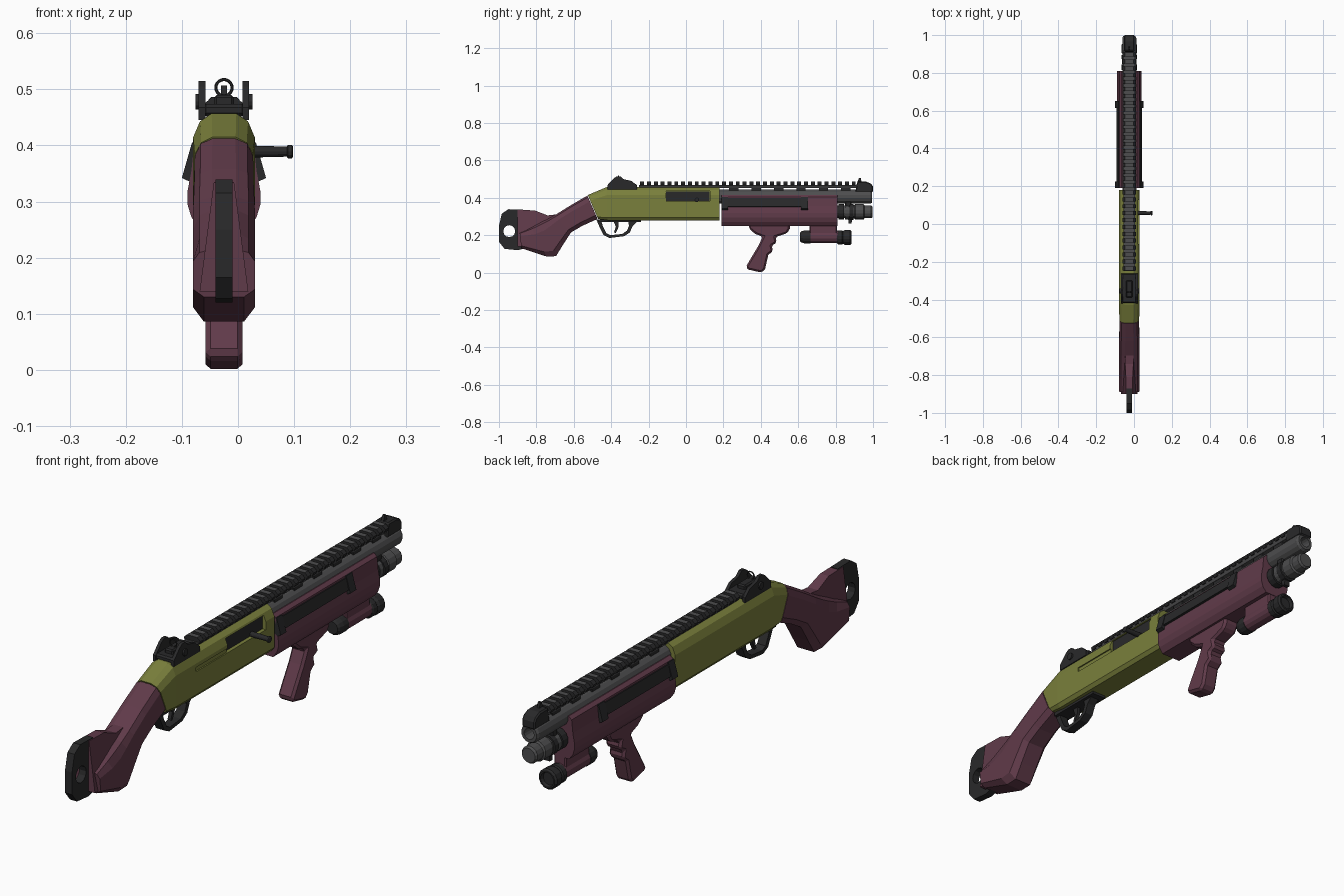
import bpy, bmesh, math
from mathutils import Vector

if "Cube" in bpy.data.objects:
    bpy.data.objects.remove(bpy.data.objects["Cube"])

CX = -0.025  # centre plane of the body


def material(name, rgb):
    m = bpy.data.materials.new(name)
    m.diffuse_color = (*rgb, 1)
    m.use_nodes = True
    m.node_tree.nodes["Principled BSDF"].inputs["Base Color"].default_value = m.diffuse_color
    return m


OLIVE = material("olive green", (0.195, 0.215, 0.045))
MAROON = material("dark maroon", (0.118, 0.043, 0.068))
BLACK = material("matte black", (0.022, 0.022, 0.023))
GREY = material("gunmetal grey", (0.075, 0.075, 0.077))


def loft(name, rings, mat, bevel=0):
    """Skin a list of equal-length rings of 3D points and cap both ends."""
    bm = bmesh.new()
    vs = [[bm.verts.new((p[0] + CX, p[1], p[2])) for p in r] for r in rings]
    n = len(rings[0])
    for a, b in zip(vs, vs[1:]):
        for i in range(n):
            j = (i + 1) % n
            bm.faces.new((a[i], a[j], b[j], b[i]))
    bm.faces.new(vs[0])
    bm.faces.new(vs[-1])
    bmesh.ops.recalc_face_normals(bm, faces=bm.faces)
    me = bpy.data.meshes.new(name)
    bm.to_mesh(me)
    bm.free()
    me.materials.append(mat)
    o = bpy.data.objects.new(name, me)
    bpy.context.collection.objects.link(o)
    if bevel:
        b = o.modifiers.new("bevel", 'BEVEL')
        b.width, b.segments, b.limit_method = bevel, 1, 'ANGLE'
        b.angle_limit = math.radians(40)
    return o


def prism(name, pts, x0, x1, mat, bevel=0):
    """Side profile (y, z) extruded across x."""
    return loft(name, [[(x, y, z) for y, z in pts] for x in (x0, x1)], mat, bevel)


def box(name, x0, x1, y0, y1, z0, z1, mat, bevel=0):
    return prism(name, [(y0, z0), (y1, z0), (y1, z1), (y0, z1)], x0, x1, mat, bevel)


def bar(name, pts, y0, y1, mat, bevel=0):
    """Cross-section (x, z) extruded along y."""
    return loft(name, [[(x, y, z) for x, z in pts] for y in (y0, y1)], mat, bevel)


def lathe(name, z, prof, mat, n=14):
    """Profile of (y, radius) turned about a line along y."""
    ang = [math.tau * (i + .5) / n for i in range(n)]
    return loft(name, [[(r * math.cos(a), y, z + r * math.sin(a)) for a in ang]
                       for y, r in prof], mat)


def pin(name, y, z, prof, mat, n=12):
    """Profile of (x, radius) turned about a line along x."""
    ang = [math.tau * i / n for i in range(n)]
    return loft(name, [[(x, y + r * math.cos(a), z + r * math.sin(a)) for a in ang]
                       for x, r in prof], mat)


def mirror_pts(half):
    return half + [(-x, t) for x, t in reversed(half)]


def body(name, stations, half, mat):
    """Rings between a top and a bottom point; half = (x factor, height 0..1)."""
    rings = []
    for top, bot, w in stations:
        rings.append([(x * w, bot[0] + (top[0] - bot[0]) * t, bot[1] + (top[1] - bot[1]) * t)
                      for x, t in mirror_pts(half)])
    return loft(name, rings, mat)


def cut(o, cutter):
    m = o.modifiers.new("cut", 'BOOLEAN')
    m.object, m.operation = cutter, 'DIFFERENCE'
    bpy.context.view_layer.objects.active = o
    bpy.ops.object.modifier_apply(modifier=m.name)
    bpy.data.objects.remove(cutter)


# Receiver with ejection port and groove
receiver = body("receiver", [((-.525, .415), (-.47, .287), .052),
                             ((-.425, .457), (-.42, .28), .055),
                             ((.18, .457), (.18, .28), .055)],
                [(.8, 0), (1, .08), (1, .76), (.78, .92), (.4, 1)], OLIVE)
cut(receiver, box("port_cutter", .036, .1, -.107, .127, .383, .436, BLACK))
cut(receiver, box("groove_cutter", .05, .1, -.3, -.09, .383, .4, BLACK))
box("bolt", .02, .042, -.106, .126, .384, .435, BLACK)
pin("charging_handle", .058, .389, [(.03, .011), (.112, .009), (.114, .012), (.121, .012), (.123, .009)], BLACK)

# Stock: wide grip body and narrow comb that flares downwards
body("stock_grip", [((-.527, .412), (-.473, .287), .052),
                    ((-.62, .358), (-.555, .25), .053),
                    ((-.70, .308), (-.615, .215), .055),
                    ((-.745, .285), (-.66, .145), .055),
                    ((-.78, .27), (-.695, .088), .055),
                    ((-.83, .245), (-.745, .086), .055),
                    ((-.89, .215), (-.88, .13), .055)],
     [(.65, 0), (1, .16), (1, .75), (.8, .93), (.4, 1)], MAROON)
comb = prism("stock_comb", [(-.90, .14), (-.90, .335), (-.81, .333), (-.74, .306), (-.685, .312),
                            (-.65, .25), (-.70, .14)], -1, 1, MAROON)
for v in comb.data.vertices:
    s = 1 if v.co.x > CX else -1
    v.co.x = CX + s * (.018 + max(0, .335 - v.co.z) * .13)

# Butt plate with sling hole
plate = prism("butt_plate", [(-1, .165), (-.97, .127), (-.9, .12), (-.87, .127), (-.88, .2), (-.885, .3),
                             (-.87, .337), (-.95, .339), (-.985, .315), (-1, .25)], -.015, .015, BLACK)
cut(plate, pin("hole_cutter", -.945, .222, [(-.1, .032), (.1, .032)], BLACK))

# Trigger guard and trigger
outer = [(-.48, .285), (-.465, .25), (-.44, .2), (-.41, .185), (-.33, .195), (-.30, .215), (-.285, .25), (-.25, .285)]
inner = [(-.455, .285), (-.445, .25), (-.425, .21), (-.405, .2), (-.34, .207), (-.315, .225), (-.305, .25), (-.31, .285)]
prism("trigger_guard", outer + inner[::-1], -.018, .018, BLACK)
box("trigger_plate", -.03, .03, -.47, -.24, .27, .285, BLACK)
prism("trigger", [(-.39, .28), (-.375, .245), (-.385, .215), (-.375, .212), (-.36, .245), (-.36, .28)],
      -.007, .007, BLACK)

# Handguard, bevelled tube of eight main sides
bar("handguard", mirror_pts([(.042, .25), (.058, .272), (.065, .295), (.065, .318),
                             (.058, .355), (.053, .405), (.04, .416)]), .19, .81, MAROON)

# Tilted side rails with end caps
for s, side in ((1, "right"), (-1, "left")):
    strip = [(.04, .398), (.058, .398), (.068, .353), (.045, .35)]
    cap = [(.04, .405), (.057, .405), (.075, .342), (.06, .335), (.045, .345)]
    bar(side + "_rail", [(s * x, z) for x, z in strip], .2, .64, BLACK)
    for y0, y1, end in ((.19, .225, "rear"), (.615, .652, "front")):
        bar(f"{side}_rail_{end}_cap", [(s * x, z) for x, z in cap], y0, y1, BLACK)

# Angled fore grip with finger grooves
prism("fore_grip", [(.337, .27), (.337, .235), (.37, .207), (.41, .192), (.385, .14), (.34, .065), (.32, .03),
                    (.335, .016), (.405, 0), (.423, .02), (.44, .095), (.465, .115), (.458, .145),
                    (.485, .16), (.478, .19), (.54, .21), (.555, .235), (.555, .27)],
      -.033, .033, MAROON, .009)

# Barrel, magazine tube and cap
lathe("barrel", .407, [(.17, .038), (.985, .038), (.995, .033), (.995, .021), (.9, .021)], GREY)
lathe("magazine_tube", .325, [(.78, .033), (.85, .033), (.85, .04), (.87, .04), (.87, .036), (.9, .036),
                              (.905, .041), (.95, .041), (.955, .034), (.99, .034), (.998, .028)], GREY)
lathe("magazine_ring", .325, [(.815, .042), (.845, .042)], BLACK)
lathe("magazine_collar", .325, [(.873, .043), (.895, .043)], BLACK)
box("barrel_clamp", -.022, .022, .85, .885, .33, .4, BLACK, .005)
prism("sling_loop", [(.865, .3), (.87, .262), (.885, .262), (.89, .3)], -.012, .012, BLACK)

# Flashlight below the handguard
lathe("light_body", .191, [(.65, .033), (.815, .033)], MAROON)
box("light_mount", -.026, .026, .66, .808, .195, .262, MAROON, .006)
lathe("light_tail", .191, [(.61, .024), (.618, .03), (.635, .035), (.665, .035)], BLACK)
lathe("light_head", .188, [(.808, .033), (.815, .038), (.835, .038), (.84, .034), (.85, .04),
                           (.878, .04), (.885, .034), (.885, .028), (.872, .025)], BLACK)

# Top rail: base, barrel supports and repeated teeth with grey tops
bar("rail_base", mirror_pts([(.022, .452), (.03, .468)]), -.25, .92, GREY)
for i in range(6):
    box(f"rail_support_{i}", -.02, .02, .23 + i * .12, .28 + i * .12, .42, .456, BLACK)
PITCH = .0365
for i in range(32):
    y = -.245 + i * PITCH
    t = bar(f"rail_tooth_{i}", mirror_pts([(.03, .462), (.035, .47), (.035, .474), (.022, .486)]),
            y, y + .021, BLACK)
    t.data.materials.append(GREY)
    for p in t.data.polygons:
        p.material_index = 1 if p.normal.z > .9 else 0

# Front sight
prism("front_sight_base", [(.905, .43), (.915, .486), (.965, .486), (.99, .475), (1, .46), (1, .43)],
      -.028, .028, BLACK, .005)
prism("front_sight_post", [(.915, .48), (.925, .507), (.934, .507), (.94, .48)], -.005, .005, BLACK)

# Rear sight: base, two ears, knobs and aperture ring
box("rear_sight_base", -.038, .038, -.418, -.262, .452, .474, BLACK, .006)
box("rear_sight_block", -.018, .018, -.39, -.3, .465, .49, BLACK, .005)
for s, side in ((1, "right"), (-1, "left")):
    prism(side + "_sight_ear", [(-.42, .445), (-.42, .468), (-.385, .505), (-.37, .515), (-.35, .515),
                                (-.335, .5), (-.29, .49), (-.262, .465), (-.262, .445)],
          s * .033, s * .045, BLACK)
    pin(side + "_sight_knob", -.355, .478, [(s * .044, .014), (s * .051, .014)], BLACK)
bpy.ops.mesh.primitive_torus_add(major_radius=.0145, minor_radius=.0028, major_segments=20, minor_segments=6,
                                 location=(CX, -.36, .503), rotation=(math.pi / 2, 0, 0))
ring = bpy.context.object
ring.name = "aperture_ring"
ring.data.materials.append(BLACK)
